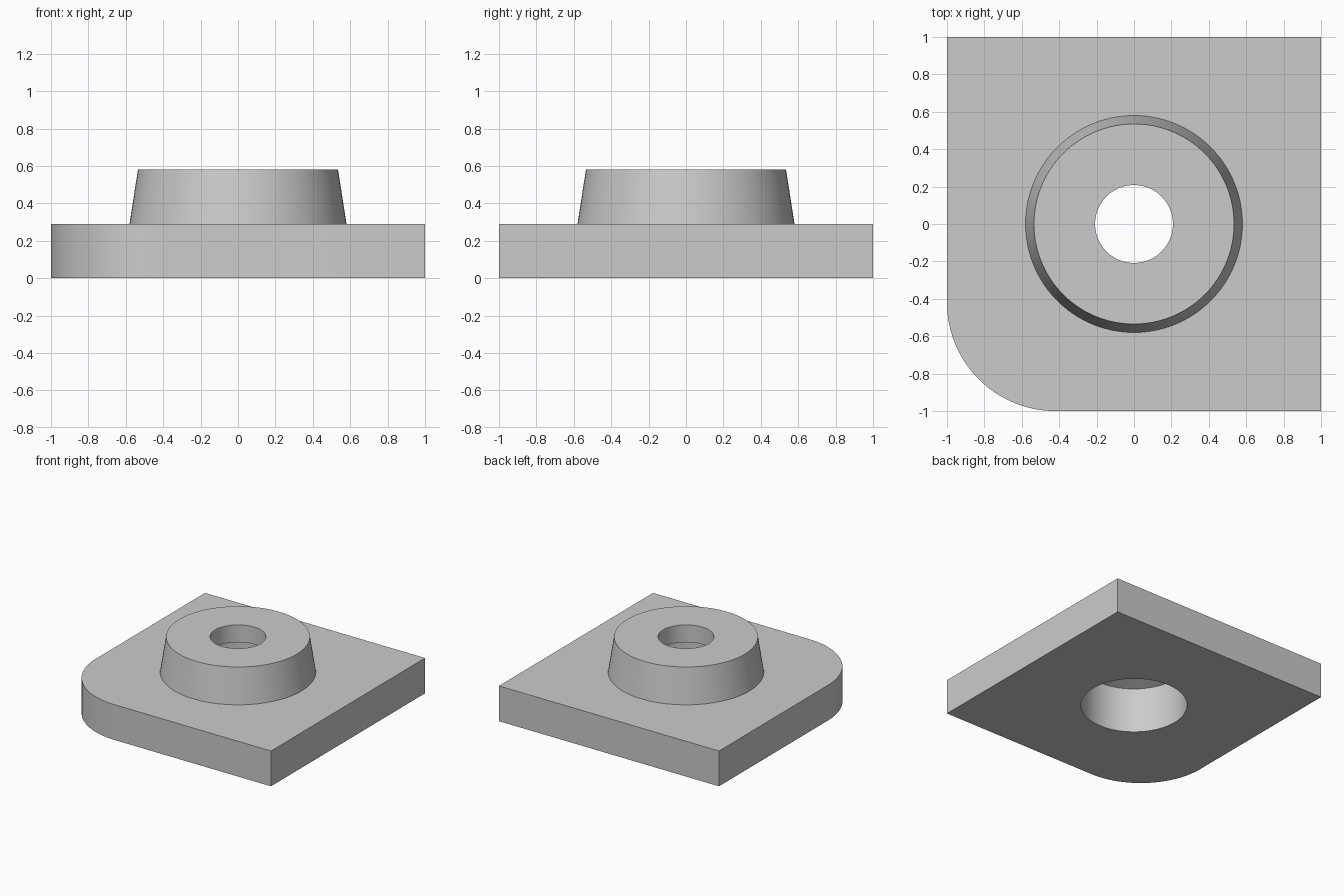
import bpy
import bmesh
from math import cos, sin, pi, radians

SEGMENTS = 96
PLATE_TOP = 0.29
BOSS_TOP = 0.58
POCKET_RADIUS = 0.40

cube = bpy.data.objects.get("Cube")
if cube:
    bpy.data.objects.remove(cube, do_unlink=True)

grey = bpy.data.materials.new("plain grey")
grey.use_nodes = True
colour = (0.6, 0.6, 0.6, 1)
grey.diffuse_color = colour
grey.node_tree.nodes["Principled BSDF"].inputs["Base Color"].default_value = colour


def finish(name, bm):
    """Turn a bmesh into a linked grey object."""
    bmesh.ops.recalc_face_normals(bm, faces=bm.faces)
    mesh = bpy.data.meshes.new(name)
    bm.to_mesh(mesh)
    bm.free()
    mesh.materials.append(grey)
    obj = bpy.data.objects.new(name, mesh)
    bpy.context.collection.objects.link(obj)
    return obj


def select(obj):
    bpy.ops.object.select_all(action="DESELECT")
    obj.select_set(True)
    bpy.context.view_layer.objects.active = obj


def smooth(obj):
    select(obj)
    bpy.ops.object.shade_smooth_by_angle(angle=radians(15))


def lathe(name, profile):
    """Revolve a closed (radius, height) profile around z."""
    bm = bmesh.new()
    rings = []
    for r, z in profile:
        rings.append([bm.verts.new((r * cos(2 * pi * i / SEGMENTS),
                                    r * sin(2 * pi * i / SEGMENTS), z))
                      for i in range(SEGMENTS)])
    for a, b in zip(rings, rings[1:] + rings[:1]):
        for i in range(SEGMENTS):
            j = (i + 1) % SEGMENTS
            bm.faces.new((a[i], a[j], b[j], b[i]))
    return finish(name, bm)


# Square base plate with one rounded front corner
corner = 0.58
steps = 24
outline = [(1, -1), (1, 1), (-1, 1)]
for i in range(steps + 1):
    a = pi + pi / 2 * i / steps
    outline.append((corner - 1 + corner * cos(a), corner - 1 + corner * sin(a)))
bm = bmesh.new()
face = bm.faces.new([bm.verts.new((x, y, 0)) for x, y in outline])
extruded = bmesh.ops.extrude_face_region(bm, geom=[face], use_keep_orig=True)
top_verts = [v for v in extruded["geom"] if isinstance(v, bmesh.types.BMVert)]
bmesh.ops.translate(bm, vec=(0, 0, PLATE_TOP), verts=top_verts)
plate = finish("base_plate", bm)

# Wide pocket through the plate
bm = bmesh.new()
bmesh.ops.create_cone(bm, cap_ends=True, segments=SEGMENTS,
                      radius1=POCKET_RADIUS, radius2=POCKET_RADIUS, depth=2)
cutter = finish("pocket_cutter", bm)
cutter.hide_render = True
cut = plate.modifiers.new("pocket", "BOOLEAN")
cut.operation = "DIFFERENCE"
cut.solver = "EXACT"
cut.object = cutter
select(plate)
bpy.ops.object.modifier_apply(modifier=cut.name)
bpy.data.objects.remove(cutter, do_unlink=True)
smooth(plate)

# Tapered boss with a narrow hole above the sloped pocket ceiling
boss = lathe("tapered_boss", [
    (0.58, PLATE_TOP), (0.535, BOSS_TOP),
    (0.208, BOSS_TOP), (0.208, 0.437),
    (POCKET_RADIUS, 0.373), (POCKET_RADIUS, PLATE_TOP),
])
smooth(boss)
